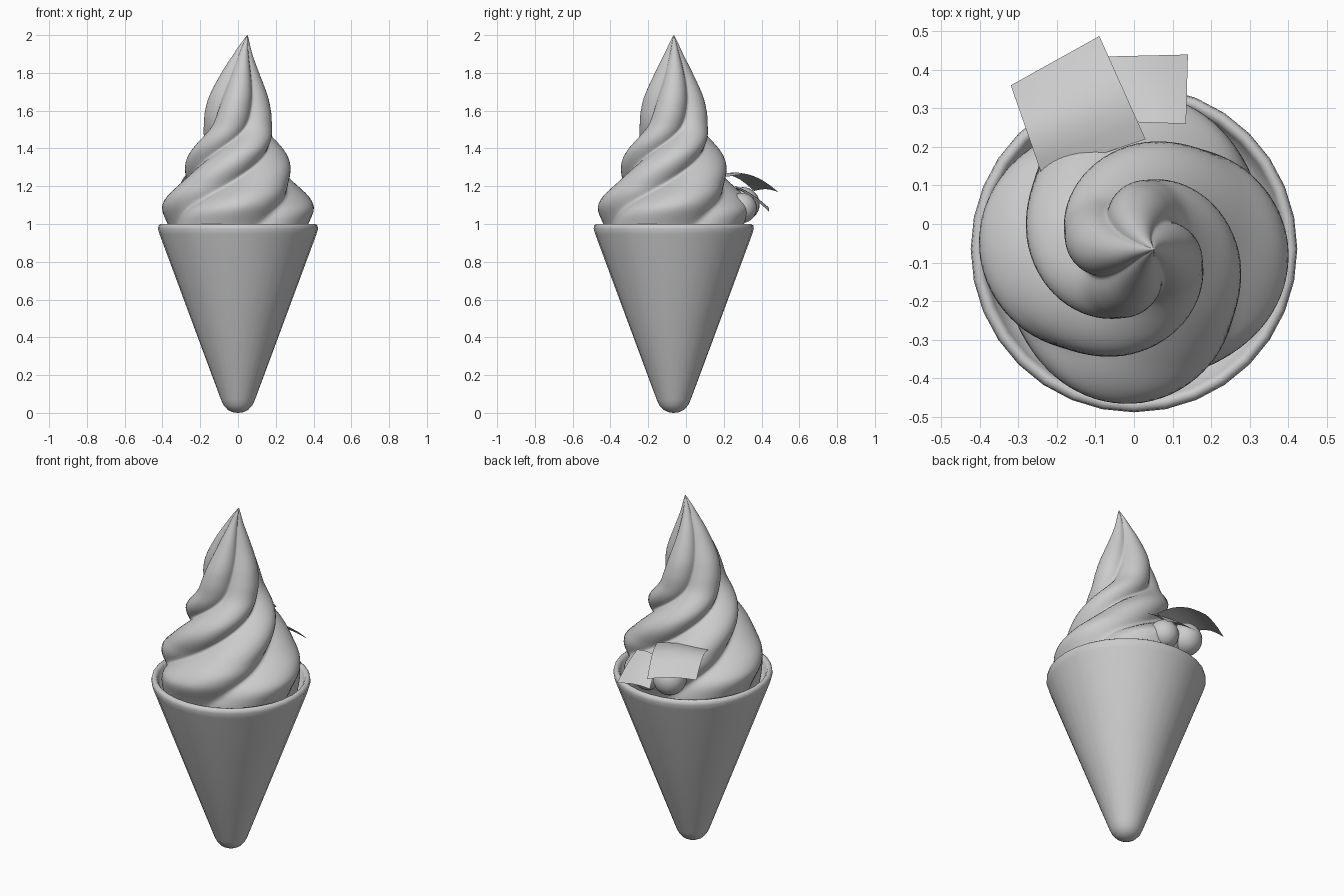
import bpy, bmesh, math
from mathutils import Vector

if "Cube" in bpy.data.objects:
    bpy.data.objects.remove(bpy.data.objects["Cube"])

CY = -0.065  # y of the cone axis


def make_object(name, bm):
    bmesh.ops.recalc_face_normals(bm, faces=bm.faces[:])
    me = bpy.data.meshes.new(name)
    bm.to_mesh(me)
    bm.free()
    ob = bpy.data.objects.new(name, me)
    bpy.context.collection.objects.link(ob)
    for p in me.polygons:
        p.use_smooth = True
    return ob


def skin(name, rings):
    """Join closed rings of points with quads and cap both ends."""
    bm = bmesh.new()
    loops = [[bm.verts.new(p) for p in ring] for ring in rings]
    n = len(loops[0])
    for a, b in zip(loops, loops[1:]):
        for i in range(n):
            j = (i + 1) % n
            bm.faces.new((a[i], a[j], b[j], b[i]))
    bm.faces.new(loops[0])
    bm.faces.new(loops[-1])
    return make_object(name, bm)


def interp(table, z):
    """Smooth (Catmull-Rom style) lookup in a list of (z, value)."""
    for k in range(len(table) - 1):
        (z0, v0), (z1, v1) = table[k], table[k + 1]
        if z <= z1:
            break
    za, va = table[max(k - 1, 0)]
    zb, vb = table[min(k + 2, len(table) - 1)]
    h = z1 - z0
    t = (z - z0) / h
    m0, m1 = (v1 - va) / (z1 - za) * h, (vb - v0) / (zb - z0) * h
    return ((2*t**3 - 3*t**2 + 1) * v0 + (t**3 - 2*t**2 + t) * m0
            + (3*t**2 - 2*t**3) * v1 + (t**3 - t**2) * m1)


# Wafer cone: lathe with rounded tip and lip, hollow at the top
profile = [(0.003, 0), (0.03, 0.004), (0.055, 0.017), (0.076, 0.04), (0.09, 0.07),
           (0.25, 0.5), (0.415, 0.945), (0.424, 0.975), (0.421, 0.992), (0.41, 1.0),
           (0.398, 0.998), (0.39, 0.985), (0.36, 0.9), (0.003, 0.9)]
SIDES = 32
skin("cone", [[(r * math.cos(2 * math.pi * i / SIDES), CY + r * math.sin(2 * math.pi * i / SIDES), z)
               for i in range(SIDES)] for r, z in profile])

# Soft-serve swirl: four-lobed section, twisted and tapered to a leaning tip
radius = [(0.91, 0.355), (1.0, 0.383), (1.08, 0.403), (1.14, 0.382), (1.22, 0.328), (1.33, 0.278),
          (1.5, 0.196), (1.6, 0.176), (1.68, 0.154), (1.8, 0.1), (1.9, 0.05), (1.96, 0.022), (2.0, 0.002)]
twist = [(0.91, -42), (1.0, -25), (1.1, -2), (1.33, 77), (1.5, 148), (1.6, 168), (1.8, 186), (2.0, 194)]
lean = [(0.91, 0), (1.6, 0), (1.8, 0.012), (1.92, 0.03), (2.0, 0.05)]
depth = [(0.91, 0.08), (1.0, 0.13), (1.15, 0.25), (1.3, 0.29), (1.6, 0.34), (2.0, 0.34)]
rings = []
for k in range(91):
    z = 0.91 + 1.09 * k / 90
    R, phi, dx = interp(radius, z), math.radians(interp(twist, z)), interp(lean, z)
    d = interp(depth, z)
    ring = []
    for i in range(96):
        t = 2 * math.pi * i / 96
        lobe = min(math.sqrt(math.cos(2 * t) ** 2 + 0.01), 1)
        r = R * (1 - d + d * lobe ** 0.8)
        ring.append((dx + r * math.cos(t + phi), CY + r * math.sin(t + phi), z))
    rings.append(ring)
skin("soft_serve_swirl", rings)

# Two berries tucked behind the swirl
for name, pos, r in (("berry_large", (-0.105, 0.3, 1.105), 0.09),
                     ("berry_small", (0.04, 0.295, 1.085), 0.08)):
    bm = bmesh.new()
    bmesh.ops.create_uvsphere(bm, u_segments=24, v_segments=14, radius=r)
    bmesh.ops.translate(bm, vec=pos, verts=bm.verts[:])
    make_object(name, bm)


# Leaves: thin arched sheets over the berries
def leaf(name, a, b, c, d, bulge, n=6):
    a, b, c, d = map(Vector, (a, b, c, d))
    bm = bmesh.new()
    g = []
    for i in range(n + 1):
        row = []
        for j in range(n + 1):
            u, v = i / n, j / n
            p = (a * (1 - u) + b * u) * (1 - v) + (d * (1 - u) + c * u) * v
            p.z += bulge * math.sin(math.pi * v) + 0.012 * math.sin(math.pi * u)
            row.append(bm.verts.new(p))
        g.append(row)
    for i in range(n):
        for j in range(n):
            bm.faces.new((g[i][j], g[i + 1][j], g[i + 1][j + 1], g[i][j + 1]))
    return make_object(name, bm)


leaf("leaf_large", (-0.32, 0.36, 1.175), (-0.09, 0.488, 1.17), (0.03, 0.22, 1.25), (-0.24, 0.13, 1.245), 0.045)
leaf("leaf_small", (-0.07, 0.435, 1.085), (0.14, 0.44, 1.065), (0.135, 0.26, 1.195), (-0.01, 0.265, 1.185), 0.012)
